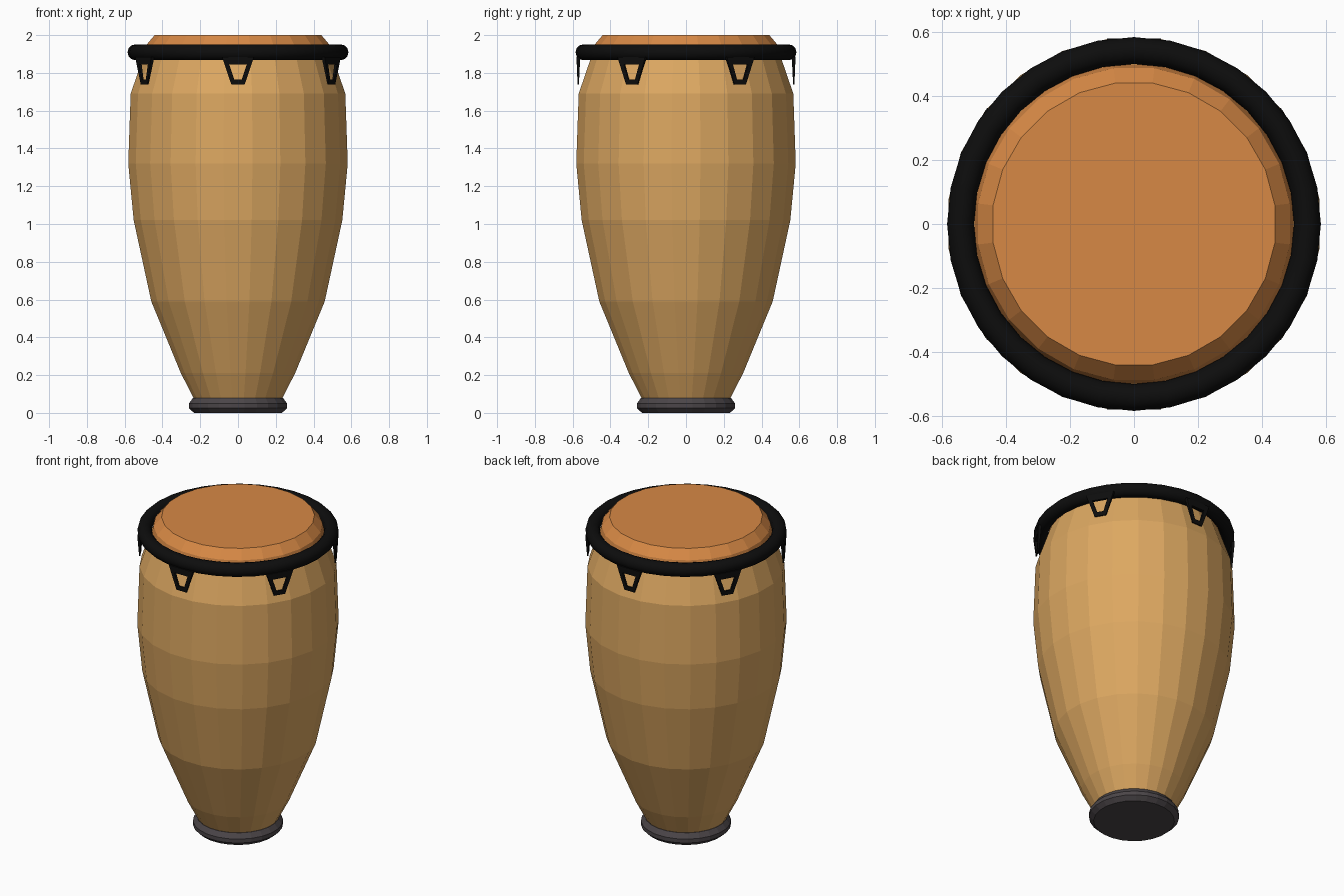
import bpy, bmesh, math
from mathutils import Matrix

if "Cube" in bpy.data.objects:
    bpy.data.objects.remove(bpy.data.objects["Cube"])

SIDES = 24


def material(name, color):
    m = bpy.data.materials.new(name)
    m.diffuse_color = (*color, 1)
    m.use_nodes = True
    m.node_tree.nodes["Principled BSDF"].inputs["Base Color"].default_value = m.diffuse_color
    return m


wood = material("wood", (0.72, 0.39, 0.12))
hide = material("hide", (0.68, 0.25, 0.06))
black = material("black_metal", (0.004, 0.004, 0.004))
rubber = material("rubber", (0.07, 0.06, 0.065))


def finish(name, bm, mat):
    bmesh.ops.recalc_face_normals(bm, faces=bm.faces)
    me = bpy.data.meshes.new(name)
    bm.to_mesh(me)
    bm.free()
    me.materials.append(mat)
    ob = bpy.data.objects.new(name, me)
    bpy.context.collection.objects.link(ob)
    return ob


def lathe(name, profile, mat, bottom=False, top=False):
    """Faceted surface of revolution with a flat facing each axis."""
    bm = bmesh.new()
    rings = []
    for r, z in profile:
        rings.append([bm.verts.new((r * math.cos(a), r * math.sin(a), z))
                      for a in ((i + 0.5) * math.tau / SIDES for i in range(SIDES))])
    for lo, hi in zip(rings, rings[1:]):
        for i in range(SIDES):
            j = (i + 1) % SIDES
            bm.faces.new((lo[i], lo[j], hi[j], hi[i]))
    if bottom:
        bm.faces.new(rings[0])
    if top:
        bm.faces.new(rings[-1])
    return finish(name, bm, mat)


# Barrel shell
lathe("shell", [(0.235, 0.075), (0.305, 0.21), (0.463, 0.59), (0.557, 1.02),
                (0.586, 1.32), (0.573, 1.69), (0.504, 1.89)], wood)

# Drum skin, tapering to a flat playing surface
lathe("skin", [(0.504, 1.89), (0.492, 1.945), (0.445, 2.0)], hide, top=True)

# Rubber foot
lathe("foot", [(0.235, 0.0), (0.262, 0.025), (0.262, 0.05), (0.24, 0.08),
               (0.2, 0.08)], rubber, bottom=True)

# Tension hoop
bpy.ops.mesh.primitive_torus_add(major_segments=32, minor_segments=12,
                                 major_radius=0.543, minor_radius=0.042,
                                 location=(0, 0, 1.909))
hoop = bpy.context.object
hoop.name = "hoop"
hoop.data.materials.append(black)
bpy.ops.object.shade_smooth_by_angle(angle=math.radians(40))

# Six wedge-shaped open lugs hanging below the hoop
outer = [(-0.085, 1.885), (0.085, 1.885), (0.035, 1.738), (-0.035, 1.738)]
inner = [(-0.047, 1.845), (0.047, 1.845), (0.02, 1.765), (-0.02, 1.765)]


def lug(name, angle):
    bm = bmesh.new()

    def loop(points, front):
        verts = []
        for x, z in points:
            t = (z - 1.738) / 0.147
            r = 0.574 + 0.006 * t if front else 0.567 - 0.007 * t
            verts.append(bm.verts.new((x, -r, z)))
        return verts
    of, nf = loop(outer, True), loop(inner, True)
    ob, nb = loop(outer, False), loop(inner, False)
    for a, b in ((of, nf), (nf, nb), (nb, ob), (ob, of)):
        for i in range(4):
            j = (i + 1) % 4
            bm.faces.new((a[i], a[j], b[j], b[i]))
    bm.transform(Matrix.Rotation(angle, 4, 'Z'))
    finish(name, bm, black)


for k in range(6):
    lug(f"lug_{k + 1}", k * math.tau / 6)
